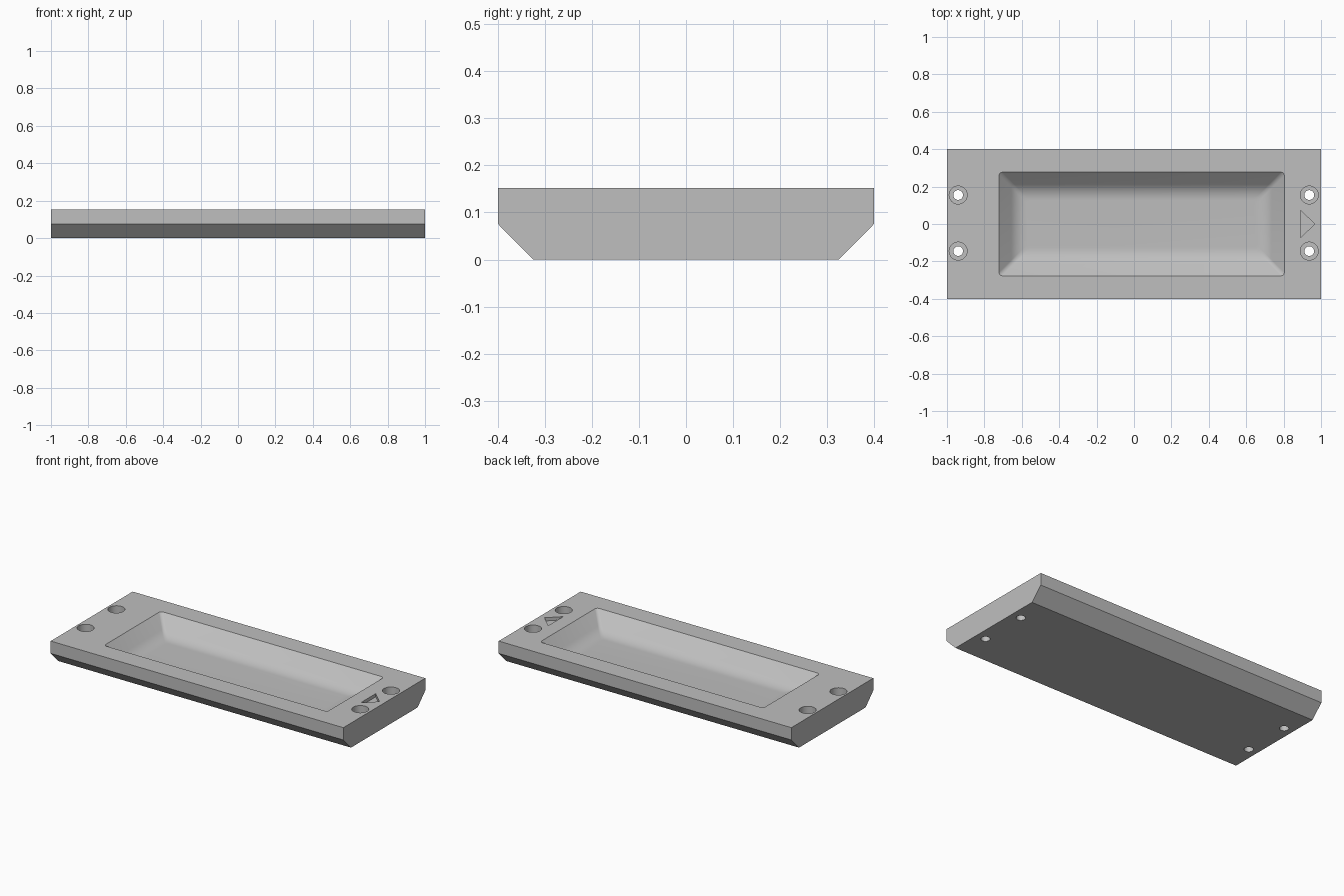
import bpy, bmesh, math

if "Cube" in bpy.data.objects:
    bpy.data.objects.remove(bpy.data.objects["Cube"])

H = 0.152  # plate height

grey = bpy.data.materials.new("plain_grey")
grey.diffuse_color = (0.52, 0.52, 0.52, 1)
grey.use_nodes = True
grey.node_tree.nodes["Principled BSDF"].inputs["Base Color"].default_value = grey.diffuse_color


def loft(name, rings):
    """Closed solid through a stack of matching rings of points."""
    bm = bmesh.new()
    rows = [[bm.verts.new(p) for p in r] for r in rings]
    n = len(rows[0])
    for a, b in zip(rows, rows[1:]):
        for i in range(n):
            j = (i + 1) % n
            bm.faces.new((a[i], a[j], b[j], b[i]))
    bm.faces.new(rows[0])
    bm.faces.new(rows[-1])
    bmesh.ops.recalc_face_normals(bm, faces=bm.faces)
    me = bpy.data.meshes.new(name)
    bm.to_mesh(me)
    bm.free()
    me.materials.append(grey)
    ob = bpy.data.objects.new(name, me)
    bpy.context.collection.objects.link(ob)
    return ob


def circle(x, y, z, r, n=32):
    return [(x + r * math.cos(2 * math.pi * i / n),
             y + r * math.sin(2 * math.pi * i / n), z) for i in range(n)]


def rounded_rect(x0, x1, y0, y1, z, r=0.018, n=5):
    pts = []
    corners = [(x1 - r, y1 - r), (x0 + r, y1 - r), (x0 + r, y0 + r), (x1 - r, y0 + r)]
    for k, (cx, cy) in enumerate(corners):
        for i in range(n + 1):
            a = math.pi / 2 * (k + i / n)
            pts.append((cx + r * math.cos(a), cy + r * math.sin(a), z))
    return pts


# Plate: chamfered long lower edges
profile = [(-0.4, H), (-0.4, 0.076), (-0.325, 0), (0.325, 0), (0.4, 0.076), (0.4, H)]
plate = loft("plate", [[(x, y, z) for y, z in profile] for x in (-1, 1)])

# Tray pocket: sloped walls blending into a flat floor through a fillet
depth, fillet = 0.1, 0.12
steps = [(0, -0.05), (0, 0)]
end = depth + fillet * math.tan(math.pi / 8)
for i in range(9):
    a = math.pi / 4 * (1 - i / 8)
    steps.append((end - fillet * math.sin(a), depth - fillet * (1 - math.cos(a))))
pocket = loft("pocket_cutter", [
    rounded_rect(-0.722 + d, 0.804 - d, -0.277 + d, 0.277 - d, H - z) for d, z in steps])
cutters = [pocket]

# Stepped screw holes
for x in (-0.94, 0.937):
    for y in (-0.145, 0.155):
        cutters.append(loft("screw_hole_cutter", [
            circle(x, y, z, r) for z, r in
            ((-0.05, 0.026), (0.07, 0.026), (0.07, 0.048), (H + 0.05, 0.048))]))

# Shallow direction arrow
cutters.append(loft("arrow_cutter", [
    [(0.89, -0.073, z), (0.967, 0, z), (0.89, 0.073, z)] for z in (H - 0.02, H + 0.05)]))

# Cut everything out of the plate, then drop the cutters
bpy.context.view_layer.objects.active = plate
plate.select_set(True)
for c in cutters:
    m = plate.modifiers.new("cut", 'BOOLEAN')
    m.operation, m.solver, m.object = 'DIFFERENCE', 'EXACT', c
    bpy.ops.object.modifier_apply(modifier=m.name)
    bpy.data.objects.remove(c)

bpy.ops.object.select_all(action='DESELECT')
plate.select_set(True)
bpy.ops.object.shade_smooth_by_angle(angle=math.radians(30))
